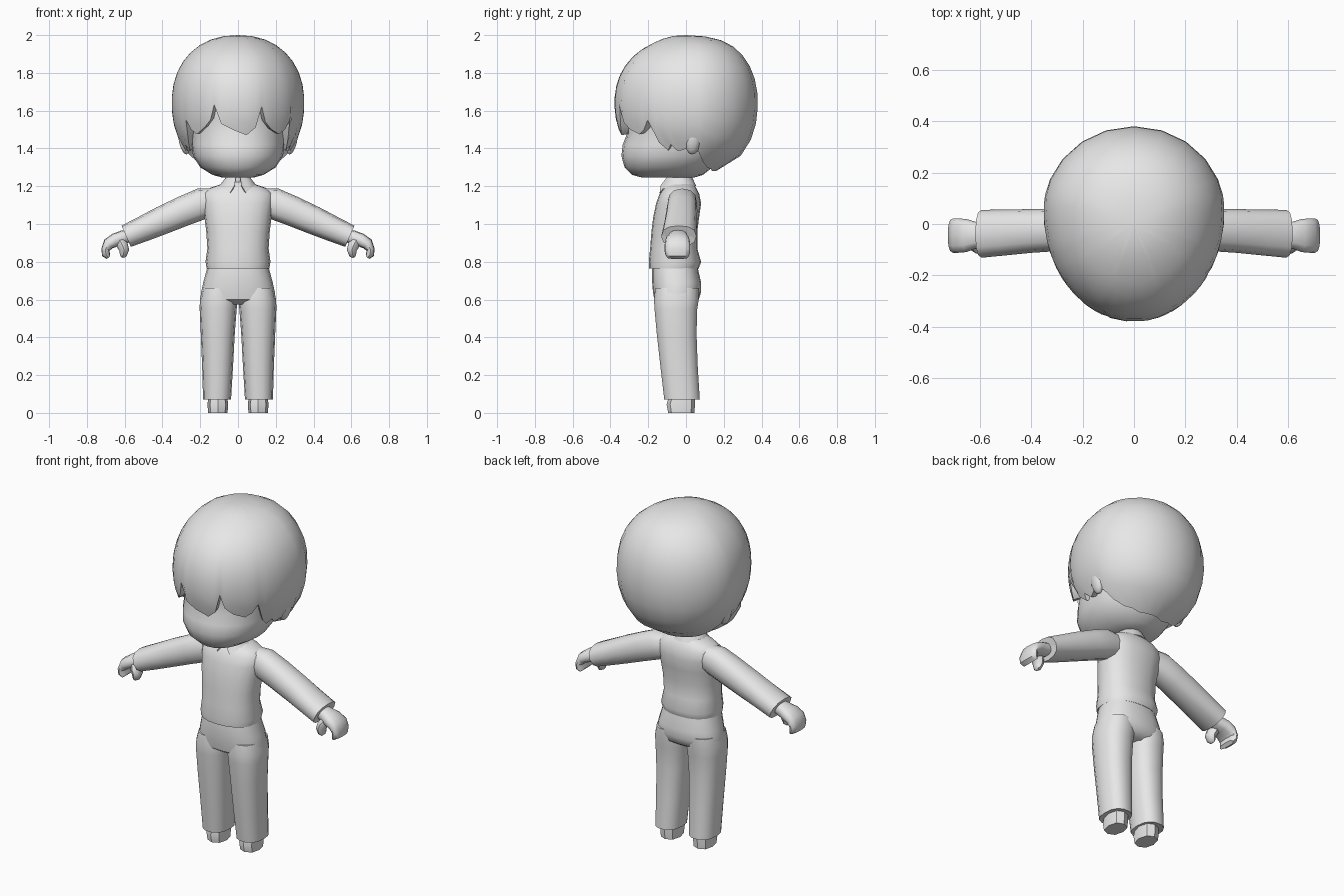
import bpy, bmesh, math
from mathutils import Vector

if "Cube" in bpy.data.objects:
    bpy.data.objects.remove(bpy.data.objects["Cube"], do_unlink=True)

grey = bpy.data.materials.new("plain_grey")
grey.use_nodes = True
grey.diffuse_color = (0.8, 0.8, 0.8, 1)
grey.node_tree.nodes["Principled BSDF"].inputs["Base Color"].default_value = (0.8, 0.8, 0.8, 1)


def finish(name, bm, mirror=False, angle=45):
    """Turn a bmesh into a smooth-shaded object, optionally mirrored in x."""
    bmesh.ops.recalc_face_normals(bm, faces=bm.faces)
    mesh = bpy.data.meshes.new(name)
    bm.to_mesh(mesh)
    bm.free()
    mesh.materials.append(grey)
    obj = bpy.data.objects.new(name, mesh)
    bpy.context.collection.objects.link(obj)
    bpy.ops.object.select_all(action='DESELECT')
    obj.select_set(True)
    bpy.context.view_layer.objects.active = obj
    bpy.ops.object.shade_smooth_by_angle(angle=math.radians(angle))
    if mirror:
        mod = obj.modifiers.new("Mirror", 'MIRROR')
        mod.use_mirror_merge = False
    return obj


def section(centre, u, v, sides, power=2.0):
    """Superellipse cross-section spanned by the half axes u and v."""
    pts = []
    for i in range(sides):
        a = 2 * math.pi * i / sides
        c, s = math.cos(a), math.sin(a)
        c, s = (math.copysign(abs(k) ** (2 / power), k) for k in (c, s))
        pts.append(Vector(centre) + u * c + v * s)
    return pts


def skin(bm, rings, closed=True, caps=True):
    """Bridge successive rings of points with quads."""
    rows = [[bm.verts.new(p) for p in ring] for ring in rings]
    n = len(rows[0])
    for a, b in zip(rows, rows[1:]):
        for i in range(n if closed else n - 1):
            j = (i + 1) % n
            bm.faces.new((a[i], a[j], b[j], b[i]))
    if caps:
        bm.faces.new(rows[0])
        bm.faces.new(rows[-1])
    return rows


def upright(name, rings, sides=16, power=2.0, mirror=False):
    """Loft of level rings given as (z, x centre, half width, front y, back y)."""
    bm = bmesh.new()
    skin(bm, [section((cx, (f + b) / 2, z), Vector((w, 0, 0)),
                      Vector((0, (b - f) / 2, 0)), sides, power)
              for z, cx, w, f, b in rings])
    return finish(name, bm, mirror)


def limb(name, stations, sides=12, power=2.0):
    """Mirrored loft along stations of (x, z, y, half height, half depth)."""
    path = [Vector((s[0], s[2], s[1])) for s in stations]
    bm = bmesh.new()
    rings = []
    for i, (x, z, y, h, d) in enumerate(stations):
        t = path[min(i + 1, len(path) - 1)] - path[max(i - 1, 0)]
        up = Vector((-t.z, 0, t.x)).normalized()
        rings.append(section(path[i], up * h, Vector((0, d, 0)), sides, power))
    skin(bm, rings)
    return finish(name, bm, True)


# Head with full cheeks and a shallow eye line
upright("head", [
    (1.245, 0, .08, -.23, .04), (1.26, 0, .135, -.285, .09), (1.30, 0, .20, -.325, .14),
    (1.36, 0, .238, -.342, .19), (1.42, 0, .248, -.335, .22), (1.48, 0, .253, -.312, .24),
    (1.56, 0, .27, -.315, .26), (1.66, 0, .28, -.325, .27), (1.80, 0, .22, -.25, .22),
], sides=24, power=2.15)


# Hair cap: a rounded shell that ends in a jagged hem
def hair_point(angle, z, scale=1.0):
    u = min(abs(z - 1.64) / (.36 if z > 1.64 else .38), 1)
    r = (1 - u ** 2.2) ** (1 / 2.2) * scale
    a = math.radians(angle)
    depth = .43 if math.cos(a) > 0 else .33
    return Vector((.352 * r * math.sin(a), .05 * min(1, r * 2) - depth * r * math.cos(a), z))


fringe_left = [(8, 1.47), (16, 1.51), (21, 1.62), (25, 1.54), (32, 1.50), (42, 1.475)]
fringe_right = [(-5, 1.50), (-15, 1.53), (-21, 1.63), (-25, 1.55), (-32, 1.51), (-42, 1.475)]
side_lock = [(48, 1.50), (53, 1.55), (59, 1.43), (65, 1.39), (69, 1.42), (74, 1.385),
             (83, 1.40), (94, 1.38), (101, 1.33), (112, 1.30), (128, 1.29), (145, 1.28),
             (162, 1.28)]
hem = sorted(fringe_right + fringe_left + side_lock + [(-a, z) for a, z in side_lock] + [(180, 1.28)])
steps = 12
span = 1.95
rings = []
for k in range(1, steps + 1):
    drop = (1 - math.cos(span * k / steps)) / (1 - math.cos(span))
    rings.append([hair_point(a, 2 - (2 - z) * drop) for a, z in hem])
rings.append([hair_point(a, z + .01, .86) for a, z in hem])
bm = bmesh.new()
rows = skin(bm, rings, caps=False)
crown = bm.verts.new((0, 0, 2))
for i, v in enumerate(rows[0]):
    bm.faces.new((crown, v, rows[0][(i + 1) % len(rows[0])]))
finish("hair", bm, angle=50)

# Ears, leaning outward at the top
bm = bmesh.new()
bmesh.ops.create_uvsphere(bm, u_segments=10, v_segments=7, radius=1)
for v in bm.verts:
    x, y, z = v.co
    v.co = (.287 + .028 * x + .014 * z, .038 + .042 * y + .006 * z, 1.44 + .072 * z)
finish("ears", bm, True)

# Neck
upright("neck", [(1.17, 0, .05, -.085, .015), (1.29, 0, .05, -.085, .015)], sides=12)

# Collar: a flared band, open at the front with two drooping points
collar_edge = [(10, 1.205, 1.0), (22, 1.165, 1.13), (36, 1.185, 1.08), (60, 1.20, 1.0),
               (90, 1.20, 1.0), (120, 1.20, .95), (150, 1.20, .92)]
edge = [(a, z, k) for a, z, k in collar_edge] + [(180, 1.20, .9)]
edge += [(360 - a, z, k) for a, z, k in reversed(collar_edge)]


def collar_point(angle, z, rx, ry):
    a = math.radians(angle)
    return Vector((rx * math.sin(a), -.035 - ry * math.cos(a), z))


bm = bmesh.new()
skin(bm, [
    [collar_point(a, 1.225, .05, .05) for a, z, k in edge],
    [collar_point(a, 1.25, .062, .066) for a, z, k in edge],
    [collar_point(a, z, .10 * k, .10 * k) for a, z, k in edge],
    [collar_point(a, z, .085 * k, .085 * k) for a, z, k in edge],
], closed=False, caps=False)
finish("collar", bm, angle=35)

# Shirt body
upright("shirt", [
    (.775, 0, .14, -.165, .045), (.765, 0, .166, -.195, .068), (.80, 0, .172, -.197, .08),
    (.87, 0, .162, -.190, .06), (.96, 0, .168, -.183, .06), (1.04, 0, .178, -.173, .07),
    (1.11, 0, .188, -.158, .08), (1.16, 0, .188, -.14, .07), (1.19, 0, .15, -.118, .055),
    (1.21, 0, .09, -.10, .04), (1.225, 0, .05, -.08, .015),
], sides=20, power=2.3)

# Sleeves with an open cuff
limb("sleeves", [
    (.10, 1.125, -.02, .065, .06), (.19, 1.108, -.02, .083, .078), (.28, 1.072, -.022, .08, .082),
    (.40, 1.02, -.027, .075, .085), (.50, .975, -.033, .068, .089), (.592, .935, -.038, .061, .093),
    (.587, .937, -.038, .045, .07),
], power=2.4)

# Curled hands and thumbs
limb("hands", [
    (.56, .945, -.04, .03, .045), (.61, .928, -.043, .038, .05), (.65, .915, -.045, .036, .064),
    (.685, .895, -.045, .032, .067), (.702, .865, -.045, .022, .067), (.699, .838, -.045, .022, .064),
    (.685, .823, -.045, .012, .055),
], power=2.6)
limb("thumbs", [
    (.63, .92, -.06, .025, .035), (.613, .89, -.075, .030, .04), (.602, .86, -.08, .026, .035),
    (.608, .835, -.08, .019, .028), (.616, .824, -.08, .008, .015),
], sides=8)

# Trousers: hips and two tapering legs
upright("hips", [
    (.79, 0, .158, -.175, .06), (.75, 0, .168, -.180, .066), (.69, 0, .184, -.179, .08),
    (.64, 0, .195, -.175, .08), (.60, 0, .196, -.168, .068), (.575, 0, .15, -.13, .03),
], sides=20, power=2.4)
upright("trouser_legs", [
    (.66, .10, .088, -.165, .07), (.60, .102, .100, -.172, .07), (.55, .105, .098, -.169, .062),
    (.42, .107, .090, -.157, .058), (.25, .108, .082, -.138, .064), (.07, .111, .074, -.117, .075),
    (.075, .111, .055, -.09, .05),
], sides=14, power=2.4, mirror=True)

# Shoes
upright("shoes", [
    (0, .107, .052, -.094, .044), (.045, .107, .054, -.103, .048), (.10, .107, .05, -.085, .046),
], sides=8, power=2.4, mirror=True)
